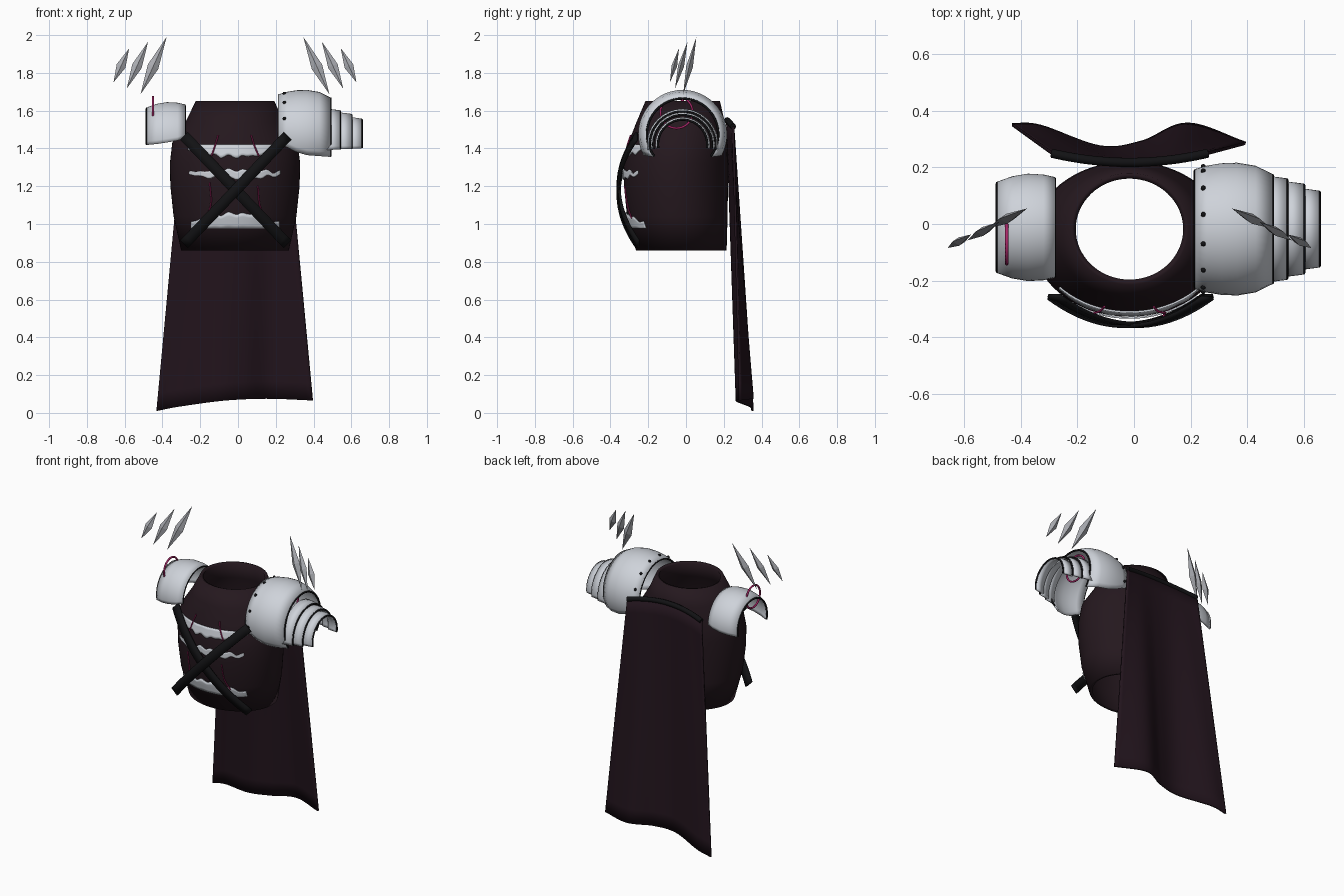
import bpy, math
from mathutils import Vector

if "Cube" in bpy.data.objects:
    bpy.data.objects.remove(bpy.data.objects["Cube"])


def mat(name, c):
    m = bpy.data.materials.new(name)
    m.diffuse_color = (*c, 1)
    m.use_nodes = True
    m.node_tree.nodes["Principled BSDF"].inputs["Base Color"].default_value = m.diffuse_color
    return m


CLOTH = mat("dark_cloth", (0.018, 0.009, 0.013))
CAPE = mat("cape_cloth", (0.016, 0.007, 0.012))
BLACK = mat("black_leather", (0.006, 0.006, 0.007))
STEEL = mat("pale_steel", (0.62, 0.65, 0.70))
BLADE = mat("blade_steel", (0.40, 0.41, 0.44))
PINK = mat("pink", (0.40, 0.02, 0.14))


def make(name, verts, faces, m, smooth=True, thick=0, offset=-1):
    me = bpy.data.meshes.new(name)
    me.from_pydata([tuple(v) for v in verts], [], faces)
    me.materials.append(m)
    o = bpy.data.objects.new(name, me)
    bpy.context.collection.objects.link(o)
    bpy.context.view_layer.objects.active = o
    o.select_set(True)
    if smooth:
        bpy.ops.object.shade_smooth_by_angle(angle=math.radians(35))
    o.select_set(False)
    if thick:
        s = o.modifiers.new("Thickness", 'SOLIDIFY')
        s.thickness, s.offset = thick, offset
    return o


def grid(name, rows, m, closed=False, **kw):
    n = len(rows[0])
    faces = []
    for i in range(len(rows) - 1):
        for j in range(n if closed else n - 1):
            k = (j + 1) % n
            faces.append((i * n + j, i * n + k, (i + 1) * n + k, (i + 1) * n + j))
    return make(name, [p for r in rows for p in r], faces, m, **kw)


def tube(name, pts, r, m, cyclic=False):
    c = bpy.data.curves.new(name, 'CURVE')
    c.dimensions, c.bevel_depth, c.bevel_resolution = '3D', r, 2
    c.use_fill_caps = True
    s = c.splines.new('POLY')
    s.points.add(len(pts) - 1)
    for p, q in zip(s.points, pts):
        p.co = (*q, 1)
    s.use_cyclic_u = cyclic
    c.materials.append(m)
    o = bpy.data.objects.new(name, c)
    bpy.context.collection.objects.link(o)


def smooth_path(keys, n):
    """Catmull-Rom through the key points."""
    k = [Vector(p) for p in keys]
    k = [2 * k[0] - k[1]] + k + [2 * k[-1] - k[-2]]
    out = []
    for i in range(n + 1):
        f = i / n * (len(k) - 3)
        s = min(int(f), len(k) - 4)
        t = f - s
        a, b, c, d = k[s:s + 4]
        out.append(0.5 * (2 * b + (c - a) * t + (2 * a - 5 * b + 4 * c - d) * t * t
                          + (3 * b - a - 3 * c + d) * t ** 3))
    return out


# Torso: z, x radius, front y, back y
CX = -0.016
SECT = [(0.86, 0.285, -0.265, 0.215), (1.04, 0.325, -0.312, 0.22), (1.2, 0.342, -0.328, 0.222),
        (1.32, 0.345, -0.328, 0.222), (1.43, 0.332, -0.305, 0.22), (1.54, 0.262, -0.262, 0.205),
        (1.65, 0.208, -0.215, 0.18)]


def section(z):
    for a, b in zip(SECT, SECT[1:]):
        if z <= b[0]:
            t = (z - a[0]) / (b[0] - a[0])
            return [p + (q - p) * t for p, q in zip(a, b)]
    return SECT[-1]


def on_torso(x, z, off):
    _, rx, f, b = section(z)
    d = max(0, 1 - ((x - CX) / rx) ** 2)
    return Vector((x, (f + b) / 2 - (b - f) / 2 * math.sqrt(d) - off, z))


rows = []
for z, rx, f, b in SECT:
    rows.append([(CX + rx * math.cos(a), (f + b) / 2 + (b - f) / 2 * math.sin(a), z)
                 for a in (2 * math.pi * i / 64 for i in range(64))])
grid("torso", rows, CLOTH, closed=True, thick=0.02)


# Torn pale patches on the chest
def patch(name, x0, x1, top, bottom):
    xs = [x0 + (x1 - x0) * i / 60 for i in range(61)]
    rows = [[on_torso(x, bottom(x) + (top(x) - bottom(x)) * j / 4, 0.007) for x in xs]
            for j in range(5)]
    grid(name, rows, STEEL, thick=0.006)


def rip(x, amp):
    return amp * abs(math.sin(34 * x)) + 0.4 * amp * math.sin(91 * x)


patch("chest_patch_upper", -0.265, 0.235, lambda x: 1.42,
      lambda x: 1.35 + rip(x, 0.012) + 0.5 * (x + 0.015) ** 2)
patch("chest_patch_middle", -0.26, 0.225, lambda x: 1.278 + rip(x, 0.012) - 0.2 * (x + 0.015) ** 2,
      lambda x: 1.245 - rip(x + 0.03, 0.01) + 0.4 * (x + 0.015) ** 2)
patch("chest_patch_lower", -0.25, 0.22, lambda x: 1.05 + rip(x, 0.01) - 0.9 * (x + 0.015) ** 2,
      lambda x: 0.975)

# Pink scars
SCARS = [[(-0.105, 1.47), (-0.12, 1.42), (-0.14, 1.36)], [(0.07, 1.47), (0.085, 1.42), (0.11, 1.36)],
         [(-0.15, 1.22), (-0.143, 1.11), (-0.17, 1.03)], [(0.105, 1.2), (0.115, 1.1), (0.145, 1.03)]]
for i, s in enumerate(SCARS):
    tube(f"scar_{i + 1}", smooth_path([on_torso(x, z, 0.014) for x, z in s], 10), 0.004, PINK)

# Crossed chest straps
for side, name in ((1, "strap_rising_right"), (-1, "strap_rising_left")):
    c = Vector((-0.012, 0, 1.18))
    w = Vector((-side, 0, 1)).normalized() * 0.029
    rows = []
    for i in range(25):
        t = -1 + i / 12
        p = c + Vector((side * 0.272 * t, -0.357 + 0.1 * t * t - 0.004 * side, 0.285 * t))
        rows.append([p - w, p + w])
    grid(name, rows, BLACK, thick=0.014, offset=0)

# Cape with collar roll
N = 40
top = [Vector((-0.015 + 0.275 * t, 0.218 + 0.032 * t * t, 1.55 - 0.035 * t * t))
       for t in (-1 + 2 * i / N for i in range(N + 1))]
hem = smooth_path([(-0.432, 0.352, 0.01), (-0.33, 0.345, 0.03), (-0.12, 0.272, 0.06),
                   (0.03, 0.29, 0.072), (0.19, 0.353, 0.075), (0.395, 0.285, 0.066)], N)
grid("cape", [[a.lerp(b, j / 16) for a, b in zip(top, hem)] for j in range(17)],
     CAPE, thick=0.012, offset=0)
tube("cape_collar_roll", top, 0.016, BLACK)


# Shoulder armour: arched shells along x, profile = (x, radius, overhang degrees)
def arch(x, r, deg, cy, cz, n=32):
    a0 = math.radians(-deg)
    return [Vector((x, cy + r * math.cos(a), cz + r * math.sin(a)))
            for a in (a0 + (math.pi - 2 * a0) * i / n for i in range(n + 1))]


def shell(name, prof, cy, cz, flip=False, trim=True):
    rows = [arch(*p, cy, cz) for p in prof]
    grid(name, rows, STEEL, thick=0.012, offset=1 if flip else -1)
    if trim:
        x, r, d = prof[-1]
        tube(name + "_trim", arch(x, r - 0.006, d, cy, cz), 0.006, BLACK)


shell("large_pauldron", [(0.215, 0.212, 14), (0.26, 0.225, 18), (0.31, 0.233, 24), (0.365, 0.235, 28),
                         (0.43, 0.224, 31), (0.49, 0.195, 38)], -0.018, 1.475)
for i, (x0, x1, r) in enumerate([(0.47, 0.54, 0.186), (0.53, 0.6, 0.167), (0.59, 0.655, 0.142)]):
    shell(f"arm_lame_{i + 1}", [(x0, r + 0.003, 9), (x1, r - 0.006, 9)], -0.018, 1.422)
shell("small_pauldron", [(-0.28, 0.178, 0), (-0.32, 0.187, 4), (-0.375, 0.19, 7), (-0.43, 0.181, 10),
                         (-0.483, 0.162, 13)], -0.012, 1.455, flip=True)
tube("small_pauldron_inner_trim", arch(-0.282, 0.172, 0, -0.012, 1.455), 0.006, BLACK)
tube("large_pauldron_inner_trim", arch(0.217, 0.206, 14, -0.018, 1.475), 0.006, BLACK)

# Rivets along the large pauldron
for i in range(8):
    a = math.radians(-5 + 190 * i / 7)
    bpy.ops.mesh.primitive_uv_sphere_add(segments=12, ring_count=8, radius=0.009, location=(
        0.245, -0.018 + 0.222 * math.cos(a), 1.475 + 0.222 * math.sin(a)))
    o = bpy.context.object
    o.name = f"rivet_{i + 1}"
    o.data.materials.append(BLACK)
    bpy.ops.object.shade_smooth()
    o.select_set(False)

# Pink piercing rings
for name, x, y, z, r in (("ring_small_side", -0.45, -0.068, 1.6, 0.073),
                         ("ring_large_side", 0.42, -0.05, 1.592, 0.085)):
    tube(name, [(x, y + r * math.cos(a), z + r * math.sin(a))
                for a in (2 * math.pi * i / 32 for i in range(32))], 0.006, PINK, cyclic=True)

# Floating blades, mirrored about the body centre: top tip, bottom tip, half width
BLADES = [((0.362, 0.055, 1.99), (0.5, -0.015, 1.687), 0.03),
          ((0.46, 0.008, 1.965), (0.573, -0.058, 1.717), 0.027),
          ((0.56, -0.037, 1.93), (0.643, -0.085, 1.75), 0.025)]
for s, side in ((1, "right"), (-1, "left")):
    for i, (a, b, w) in enumerate(BLADES):
        a, b = (Vector((CX + s * p[0], p[1], p[2])) for p in (a, b))
        mid = a.lerp(b, 0.52)
        d = (b - a).normalized()
        u = d.cross(Vector((0, 1, 0))).normalized()
        v = d.cross(u)
        make(f"blade_{side}_{i + 1}", [a, b, mid + u * w, mid + v * w * 0.6, mid - u * w, mid - v * w * 0.6],
             [(0, 2, 3), (0, 3, 4), (0, 4, 5), (0, 5, 2), (1, 3, 2), (1, 4, 3), (1, 5, 4), (1, 2, 5)],
             BLADE, smooth=False)
